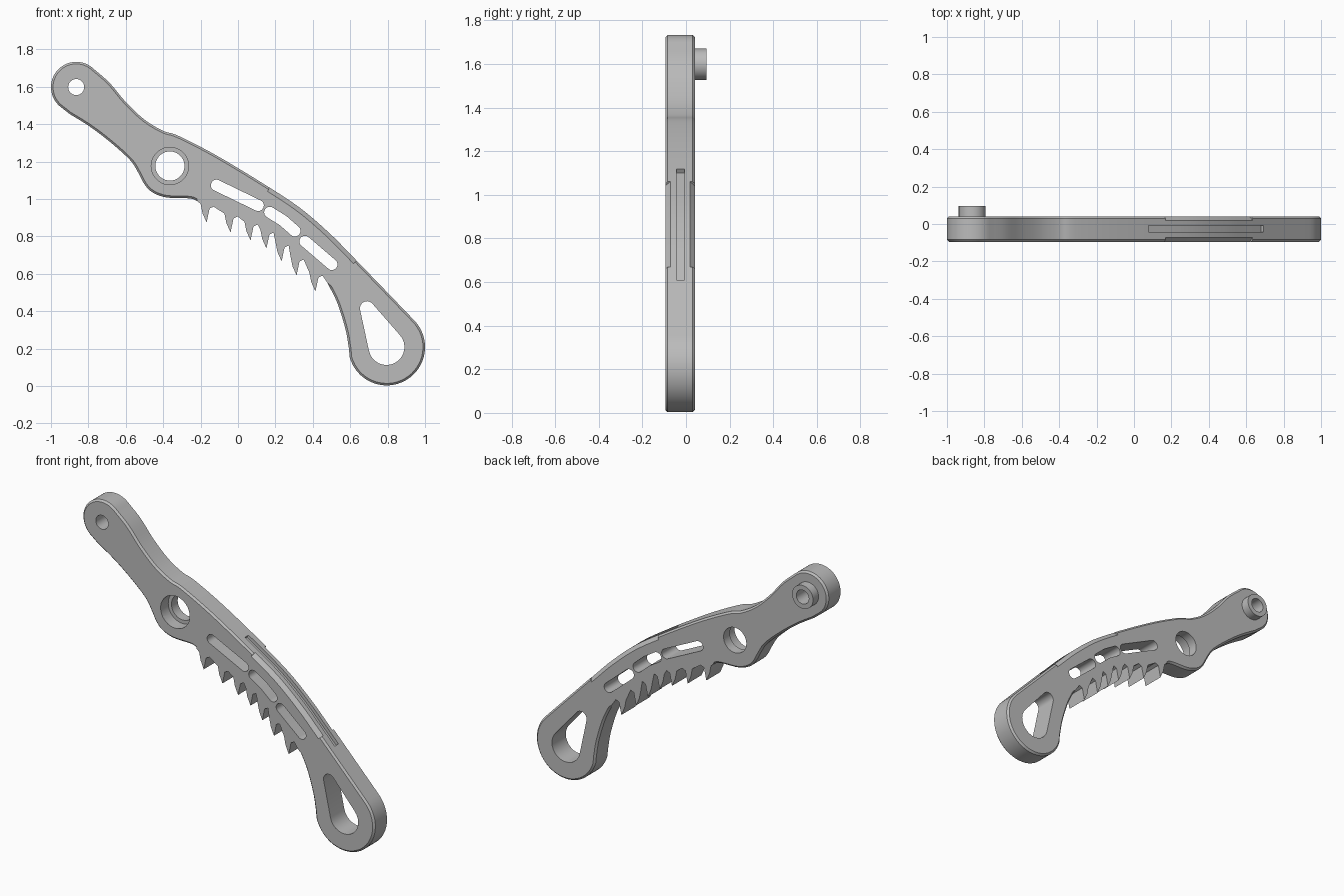
import bpy, bmesh, math
from mathutils import Vector

if "Cube" in bpy.data.objects:
    bpy.data.objects.remove(bpy.data.objects["Cube"])

Y0, Y1 = -0.095, 0.041          # front and back faces of the body
grey = bpy.data.materials.new("grey_metal")
grey.diffuse_color = (0.5, 0.5, 0.5, 1)
grey.use_nodes = True
grey.node_tree.nodes["Principled BSDF"].inputs["Base Color"].default_value = grey.diffuse_color


def arc(cx, cz, r, a0, a1, n):
    return [(cx + r * math.cos(math.radians(a0 + (a1 - a0) * i / n)),
             cz + r * math.sin(math.radians(a0 + (a1 - a0) * i / n))) for i in range(n + 1)]


def smooth(pts, n=5):
    """Catmull-Rom curve through the points."""
    v = [Vector(p) for p in pts]
    v = [2 * v[0] - v[1]] + v + [2 * v[-1] - v[-2]]
    out = []
    for a, b, c, d in zip(v, v[1:], v[2:], v[3:]):
        for i in range(n):
            t = i / n
            out.append(0.5 * (2 * b + (c - a) * t + (2 * a - 5 * b + 4 * c - d) * t * t
                              + (3 * b - a - 3 * c + d) * t ** 3))
    return [tuple(p) for p in out] + [tuple(v[-2])]


def finish(bm, name):
    bmesh.ops.recalc_face_normals(bm, faces=bm.faces)
    me = bpy.data.meshes.new(name)
    bm.to_mesh(me)
    bm.free()
    ob = bpy.data.objects.new(name, me)
    bpy.context.collection.objects.link(ob)
    me.materials.append(grey)
    return ob


def prism(name, pts, y0, y1, chamfer=0, sharp=()):
    """Extrude an x-z outline along y; chamfer the rims away from sharp points."""
    bm = bmesh.new()
    a = [bm.verts.new((x, y0, z)) for x, z in pts]
    b = [bm.verts.new((x, y1, z)) for x, z in pts]
    bm.faces.new(a)
    bm.faces.new(b[::-1])
    n = len(pts)
    for i in range(n):
        j = (i + 1) % n
        bm.faces.new((a[i], b[i], b[j], a[j]))
    bmesh.ops.recalc_face_normals(bm, faces=bm.faces)
    if chamfer:
        rims = [bm.edges.get((r[i], r[(i + 1) % n])) for r in (a, b) for i in range(n)
                if i not in sharp and (i + 1) % n not in sharp]
        bmesh.ops.bevel(bm, geom=rims, offset=chamfer, segments=1, affect='EDGES',
                        clamp_overlap=False)
    return finish(bm, name)


def sweep(name, path, section):
    """Sweep an (outward, y) section along an x-z path."""
    bm = bmesh.new()
    rings = []
    for i, p in enumerate(path):
        t = (Vector(path[min(i + 1, len(path) - 1)]) - Vector(path[max(i - 1, 0)])).normalized()
        nx, nz = -t.y, t.x
        rings.append([bm.verts.new((p[0] + nx * o, y, p[1] + nz * o)) for o, y in section])
    for r, s in zip(rings, rings[1:]):
        for k in range(len(section)):
            m = (k + 1) % len(section)
            bm.faces.new((r[k], r[m], s[m], s[k]))
    bm.faces.new(rings[0])
    bm.faces.new(rings[-1][::-1])
    return finish(bm, name)


def hull(c1, r1, c2, r2):
    """Outline around two circles joined by tangents."""
    d = Vector(c2) - Vector(c1)
    ang = math.degrees(math.atan2(d.y, d.x))
    w = math.degrees(math.acos((r1 - r2) / d.length))
    return arc(*c1, r1, ang + w, ang + 360 - w, 16) + arc(*c2, r2, ang - w, ang + w, 16)


def boolean(ob, tool, op='DIFFERENCE'):
    m = ob.modifiers.new(tool.name, 'BOOLEAN')
    m.operation, m.object, m.solver = op, tool, 'EXACT'
    bpy.context.view_layer.objects.active = ob
    bpy.ops.object.modifier_apply(modifier=m.name)
    bpy.data.objects.remove(tool)


# Body outline, clockwise from the upper eye
EYE, RING, END = (-0.865, 1.598), (-0.364, 1.176), (0.795, 0.208)
spine = smooth([(-0.771, 1.695), (-0.687, 1.621), (-0.6, 1.518), (-0.5, 1.424), (-0.4, 1.364),
                (-0.32, 1.338), (-0.125, 1.238), (0.125, 1.088), (0.33, 0.953), (0.49, 0.816),
                (0.607, 0.698), (0.757, 0.543), (0.94, 0.353)])
outline = arc(*EYE, 0.135, 229, 46, 28)[:-1] + spine[:-1] + arc(*END, 0.205, 45, -165, 32)
outline += smooth([(0.593, 0.2), (0.575, 0.302), (0.532, 0.441), (0.479, 0.55)])

# Teeth along the lower edge
tips = [(0.414, 0.505), (0.313, 0.591), (0.233, 0.666), (0.152, 0.735),
        (0.067, 0.778), (-0.04, 0.821), (-0.168, 0.874)]
tooth = [(0.038, 0.085), (0.016, 0.075), (0, 0), (-0.022, 0.05), (-0.032, 0.1)]
first = len(outline)
outline += [(x + dx, z + dz) for x, z in tips for dx, dz in tooth]
sharp = range(first, len(outline))
outline += smooth([(-0.217, 0.988), (-0.26, 1.003), (-0.382, 1.008), (-0.457, 1.035),
                   (-0.5, 1.078), (-0.537, 1.147), (-0.58, 1.211), (-0.687, 1.307),
                   (-0.794, 1.388), (-0.9, 1.454)])
body = prism("lever_body", outline, Y0, Y1, 0.011, sharp)

# Round boss behind the upper eye
boolean(body, prism("boss", arc(*EYE, 0.072, 0, 350, 35), 0.0, 0.095), 'UNION')

# Through holes: eye, stepped ring hole, three slots, teardrop
holes = [("eye_hole", arc(*EYE, 0.043, 0, 345, 23)),
         ("ring_hole", arc(*RING, 0.078, 0, 350, 35)),
         ("slot_upper", hull((-0.115, 1.073), 0.03, (0.108, 0.965), 0.03)),
         ("slot_middle_a", hull((0.17, 0.928), 0.03, (0.24, 0.885), 0.03)),
         ("slot_middle_b", hull((0.24, 0.885), 0.0301, (0.304, 0.829), 0.0301)),
         ("slot_lower", hull((0.358, 0.773), 0.03, (0.502, 0.65), 0.03)),
         ("teardrop_hole", hull((0.69, 0.415), 0.038, (0.794, 0.208), 0.096))]
for name, pts in holes:
    boolean(body, prism(name, pts, -0.3, 0.3))
boolean(body, prism("ring_counterbore", arc(*RING, 0.1, 0, 350, 35), -0.3, -0.02))

# Wide chamfers and a narrow groove along the outer edge
edge = [p for p in spine if 0.13 < p[0] < 0.64]
for name, y, s in (("front_chamfer", Y0, 1), ("back_chamfer", Y1, -1)):
    boolean(body, sweep(name, edge, [(0.02, y - s * 0.02), (0.02, y + s * 0.043),
                                     (-0.033, y - s * 0.01), (-0.033, y - s * 0.02)]))
groove = [p for p in spine if 0.03 < p[0] < 0.72]
boolean(body, sweep("groove", groove, [(-0.02, -0.043), (0.03, -0.043),
                                       (0.03, -0.007), (-0.02, -0.007)]))

bpy.ops.object.select_all(action='DESELECT')
body.select_set(True)
bpy.context.view_layer.objects.active = body
bpy.ops.object.shade_smooth_by_angle(angle=math.radians(25))
